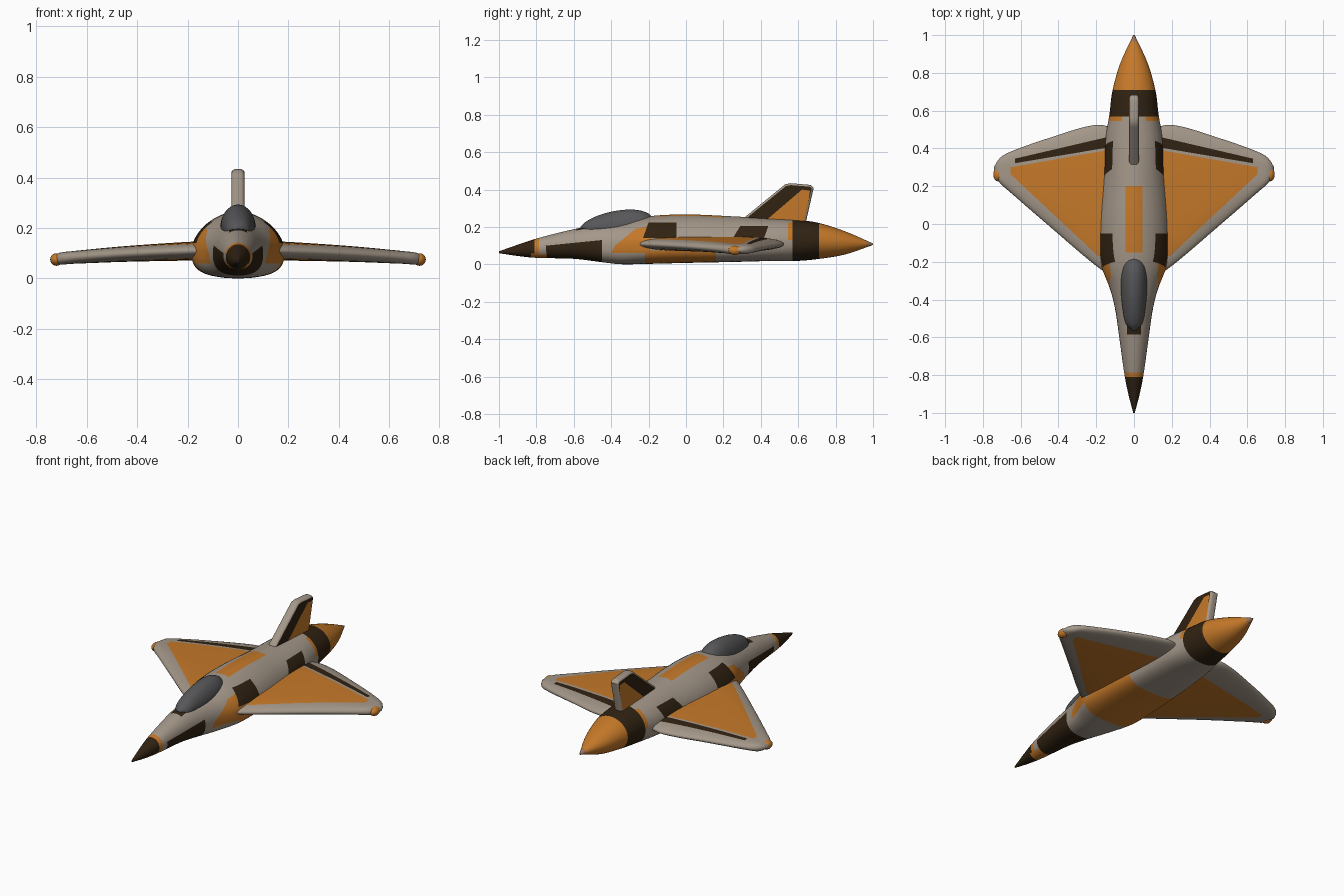
import bpy, bmesh, math
from mathutils import Vector

if "Cube" in bpy.data.objects:
    bpy.data.objects.remove(bpy.data.objects["Cube"])

# Colours
COLOURS = [("stone_grey", (0.37, 0.31, 0.25)), ("orange", (0.56, 0.19, 0.022)),
           ("dark_brown", (0.03, 0.016, 0.006)), ("canopy_grey", (0.095, 0.095, 0.1)),
           ("tail_tip_brown", (0.33, 0.17, 0.09))]
MATS = []
for name, c in COLOURS:
    m = bpy.data.materials.new(name)
    m.diffuse_color = (*c, 1)
    m.use_nodes = True
    m.node_tree.nodes["Principled BSDF"].inputs["Base Color"].default_value = m.diffuse_color
    MATS.append(m)
GREY, ORANGE, DARK, GLASS, TIP = range(5)


def finish(bm, name, angle=40):
    """Turn a half model into a mirrored, smooth-shaded object."""
    me = bpy.data.meshes.new(name)
    bm.to_mesh(me)
    bm.free()
    for m in MATS:
        me.materials.append(m)
    ob = bpy.data.objects.new(name, me)
    bpy.context.collection.objects.link(ob)
    bpy.ops.object.select_all(action='DESELECT')
    ob.select_set(True)
    bpy.context.view_layer.objects.active = ob
    bpy.ops.object.shade_smooth_by_angle(angle=math.radians(angle))
    mir = ob.modifiers.new("mirror", 'MIRROR')
    mir.merge_threshold = 0.0005
    return ob


def sample(table, t):
    """Smooth interpolation of station rows keyed by their first value."""
    n = len(table)
    i = 0
    while i < n - 2 and t > table[i + 1][0]:
        i += 1
    a, b = table[i], table[i + 1]
    p, q = table[max(i - 1, 0)], table[min(i + 2, n - 1)]
    h = b[0] - a[0]
    u = (t - a[0]) / h
    out = []
    for k in range(1, len(a)):
        ma = (b[k] - p[k]) / (b[0] - p[0]) * h
        mb = (q[k] - a[k]) / (q[0] - a[0]) * h
        out.append((2*u**3 - 3*u*u + 1) * a[k] + (u**3 - 2*u*u + u) * ma
                   + (3*u*u - 2*u**3) * b[k] + (u**3 - u*u) * mb)
    return out


def loft(rows, closed):
    bm = bmesh.new()
    rings = [[bm.verts.new(p) for p in r] for r in rows]
    n = len(rings[0])
    for a, b in zip(rings, rings[1:]):
        for i in range(n if closed else n - 1):
            j = (i + 1) % n
            bm.faces.new((a[i], a[j], b[j], b[i]))
    bm.faces.new(rings[0])
    bm.faces.new(rings[-1])
    bmesh.ops.recalc_face_normals(bm, faces=bm.faces)
    return bm


def paint(bm, poly, mat, axes, keep=lambda n: True):
    """Cut a convex outline (seen along one axis) into the mesh and colour it."""
    i, j = axes
    lo = [min(p[k] for p in poly) - 0.08 for k in (0, 1)]
    hi = [max(p[k] for p in poly) + 0.08 for k in (0, 1)]
    edges = list(zip(poly, poly[1:] + poly[:1]))
    for a, b in edges:
        co, no = Vector(), Vector()
        co[i], co[j] = a
        no[i], no[j] = b[1] - a[1], a[0] - b[0]
        fs = []
        for f in bm.faces:
            c = f.calc_center_median()
            if lo[0] < c[i] < hi[0] and lo[1] < c[j] < hi[1]:
                fs.append(f)
        geom = fs + list({e for f in fs for e in f.edges}) + list({v for f in fs for v in f.verts})
        bmesh.ops.bisect_plane(bm, geom=geom, plane_co=co, plane_no=no.normalized(), dist=1e-5)
    bm.normal_update()
    for f in bm.faces:
        c = f.calc_center_median()
        s = [(b[0]-a[0]) * (c[j]-a[1]) - (b[1]-a[1]) * (c[i]-a[0]) for a, b in edges]
        if (min(s) >= 0 or max(s) <= 0) and keep(f.normal):
            f.material_index = mat


TOP, SIDE = (0, 1), (1, 2)
up = lambda n: n.z > 0
down = lambda n: n.z < 0


def box(a, b, c, d):
    return [(a, c), (b, c), (b, d), (a, d)]


def body_rows(table, count, seg):
    """Half cross-sections: y, half width, bottom, widest z, top, lower and upper roundness."""
    y0, y1 = table[0][0], table[-1][0]
    rows = []
    for r in range(count + 1):
        y = y0 + (y1 - y0) * r / count
        w, zb, zw, zt, nb, nt = sample(table, y)
        row = []
        for k in range(seg + 1):
            a = math.pi * (k / seg - 0.5)
            n, h = (nb, zw - zb) if a < 0 else (nt, zt - zw)
            x = 0 if k in (0, seg) else w * math.cos(a) ** (2 / n)
            row.append((x, y, zw + math.copysign(h * abs(math.sin(a)) ** (2 / n), a)))
        rows.append(row)
    return rows


# Fuselage
bm = loft(body_rows([
    (-1, .004, .06, .065, .07, 2, 2), (-.9, .03, .045, .072, .105, 2, 2),
    (-.8, .05, .035, .085, .138, 2, 2), (-.6, .078, .03, .1, .188, 2.3, 2),
    (-.45, .1, .012, .1, .213, 2.6, 2), (-.35, .125, .001, .105, .225, 2.8, 2),
    (-.2, .178, .003, .11, .257, 3, 1.8), (0, .182, .008, .11, .267, 3, 1.8),
    (.25, .165, .013, .11, .257, 3, 1.8), (.45, .152, .018, .115, .245, 2.6, 2),
    (.58, .13, .018, .12, .238, 2.2, 2), (.7, .115, .028, .125, .224, 2, 2),
    (.85, .073, .053, .118, .177, 2, 2), (1, .004, .104, .108, .112, 2, 2)], 90, 28), False)
for poly, mat in [
        (box(-1.1, -.81, -.1, .4), DARK),                                        # nose cone
        (box(-.81, -.785, -.1, .4), ORANGE),                                     # nose ring
        ([(-.83, -.01), (-.74, -.01), (-.74, .05), (-.83, .06)], ORANGE),        # chin
        ([(-.74, -.01), (-.45, -.01), (-.45, .13), (-.75, .1)], DARK),           # lower front
        ([(-.4, .06), (-.2, .06), (-.17, .21), (-.27, .19), (-.38, .1)], ORANGE),
        (box(-.22, .16, -.01, .075), ORANGE),                                    # belly
        ([(-.23, .14), (-.05, .14), (-.05, .225), (-.2, .225)], DARK),           # front shoulder
        ([(.25, .14), (.41, .12), (.44, .205), (.29, .205)], DARK),              # rear shoulder
        (box(.545, .57, .13, .225), ORANGE),
        (box(.57, .71, -.1, .4), DARK),                                          # tail band
        (box(.71, .965, -.1, .4), ORANGE),                                       # tail cone
        (box(.965, 1.1, -.1, .4), TIP)]:
    paint(bm, poly, mat, SIDE)
paint(bm, box(-.01, .045, -.15, .2), ORANGE, TOP, up)
paint(bm, box(-.01, .036, -.585, -.52), DARK, TOP, up)
finish(bm, "fuselage")

# Canopy
bm = loft(body_rows([
    (-.565, .008, .17, .188, .2, 2, 2), (-.53, .042, .17, .19, .232, 2, 2),
    (-.45, .06, .17, .195, .268, 2, 1.9), (-.35, .069, .17, .2, .29, 2, 1.9),
    (-.26, .067, .17, .205, .291, 2, 2), (-.2, .05, .18, .21, .272, 2, 2),
    (-.175, .01, .2, .22, .245, 2, 2)], 40, 20), False)
for f in bm.faces:
    f.material_index = GLASS
finish(bm, "canopy")

# Wings: x, leading y, trailing y, centre z, half thickness
WING = [(.08, -.3, .5, .112, .038), (.2, -.222, .525, .108, .037), (.45, -.01, .455, .097, .031),
        (.66, .172, .38, .083, .025), (.715, .222, .345, .078, .022), (.742, .27, .3, .077, .006)]
rows = []
for r in range(41):
    x = .08 + .662 * r / 40
    le, te, zc, h = sample(WING, x)
    row = []
    for k in range(40):
        a = 2 * math.pi * k / 40
        c = math.cos(a)
        z = zc + math.copysign(h * math.sqrt(max(0, 1 - c ** 4)), math.sin(a))
        row.append((x, (le + te) / 2 - c * (te - le) / 2, z))
    rows.append(row)
bm = loft(rows, True)
panel = [(.12, .395), (.655, .3), (.655, .265), (.19, -.17), (.12, -.17)]
paint(bm, panel, ORANGE, TOP)
paint(bm, [(.12, .465), (.12, .408), (.63, .322), (.63, .346)], DARK, TOP, up)
finish(bm, "wings", 60)

# Wing tip lights
bm = bmesh.new()
bmesh.ops.create_uvsphere(bm, u_segments=20, v_segments=12, radius=1)
for v in bm.verts:
    v.co = (.72 + v.co.x * .025, .262 + v.co.y * .036, .075 + v.co.z * .025)
for f in bm.faces:
    f.material_index = ORANGE
finish(bm, "wing_tip_pods")

# Tail fin: half slab with rounded rim
bm = bmesh.new()
outline = [(.25, .2), (.53, .428), (.56, .434), (.665, .425), (.683, .41), (.635, .2)]
outer = [bm.verts.new((.026, y, z)) for y, z in outline]
inner = [bm.verts.new((0, y, z)) for y, z in outline]
face = bm.faces.new(outer)
for i in range(len(outline)):
    j = (i + 1) % len(outline)
    bm.faces.new((outer[i], inner[i], inner[j], outer[j]))
bmesh.ops.bevel(bm, geom=list(face.edges), offset=.016, segments=4, profile=.5, affect='EDGES')
bmesh.ops.recalc_face_normals(bm, faces=bm.faces)
bm.normal_update()
for f in bm.faces:
    f.material_index = DARK if abs(f.normal.x) > .97 else GREY
paint(bm, [(.41, .22), (.62, .4), (.663, .395), (.64, .22)], ORANGE, SIDE, lambda n: abs(n.x) > .97)
finish(bm, "tail_fin")
